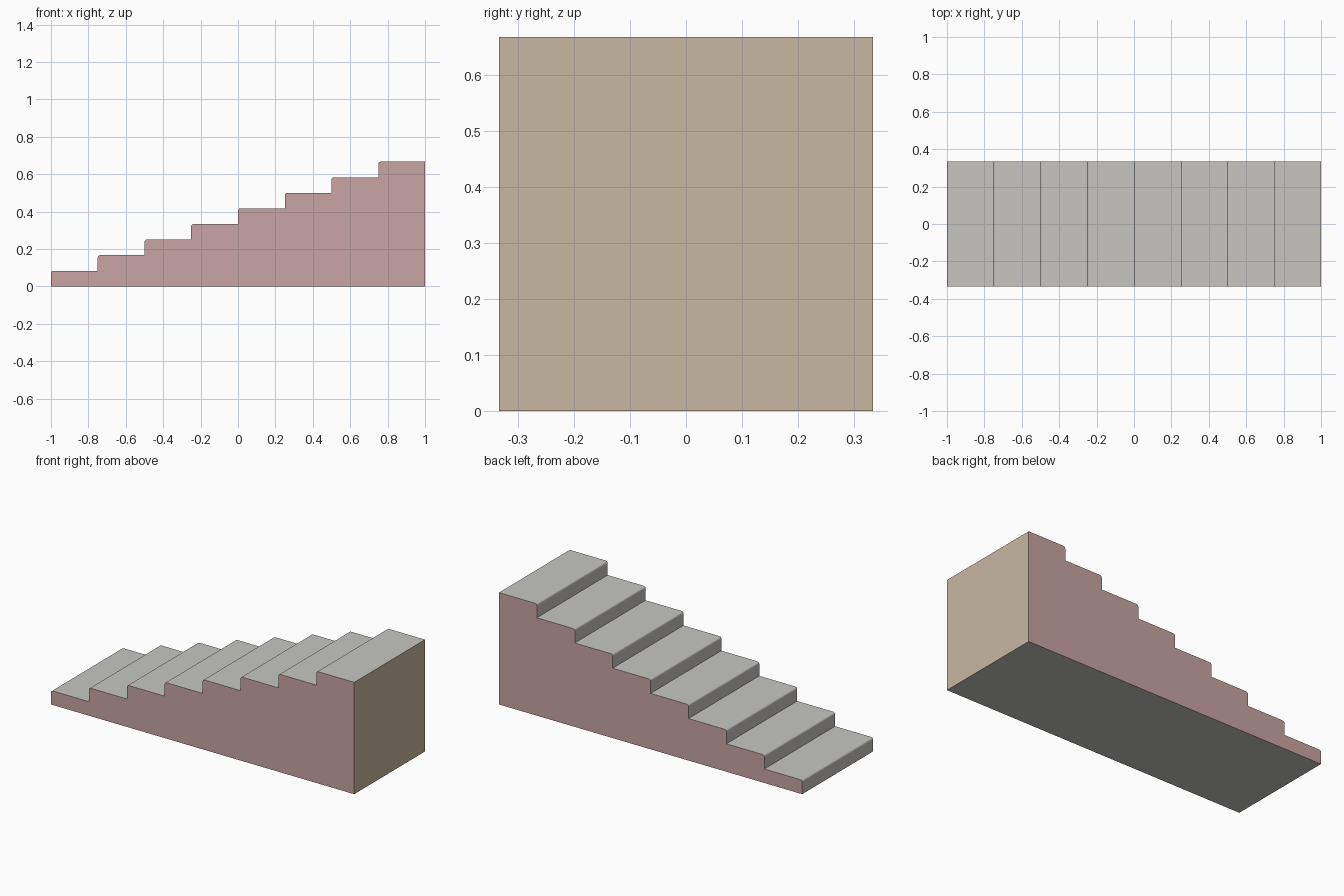
import bpy, bmesh
from math import sin, cos, pi

cube = bpy.data.objects.get("Cube")
if cube:
    bpy.data.objects.remove(cube, do_unlink=True)

STEPS = 8
LENGTH, HEIGHT, WIDTH = 2.0, 2 / 3, 2 / 3
RUN, RISE = LENGTH / STEPS, HEIGHT / STEPS
RADIUS, SEGMENTS = 0.012, 3


def material(name, rgb):
    mat = bpy.data.materials.new(name)
    mat.use_nodes = True
    color = (*rgb, 1)
    mat.diffuse_color = color
    mat.node_tree.nodes["Principled BSDF"].inputs["Base Color"].default_value = color
    return mat


# Stepped side profile with a small rounded nosing on every tread
profile = [(LENGTH / 2, 0), (-LENGTH / 2, 0)]
for i in range(STEPS):
    x, z = -LENGTH / 2 + i * RUN, (i + 1) * RISE
    for k in range(SEGMENTS + 1):
        a = pi / 2 * k / SEGMENTS
        profile.append((x + RADIUS * (1 - cos(a)), z - RADIUS * (1 - sin(a))))
    profile.append((x + RUN, z))
    if i < STEPS - 1:
        profile.append((x + RUN, z))
        profile.pop()

# Extrude the profile across the width
bm = bmesh.new()
side = bm.faces.new([bm.verts.new((x, -WIDTH / 2, z)) for x, z in profile])
extruded = bmesh.ops.extrude_face_region(bm, geom=[side], use_keep_orig=True)
bmesh.ops.translate(bm, vec=(0, WIDTH, 0),
                    verts=[v for v in extruded["geom"] if isinstance(v, bmesh.types.BMVert)])
bmesh.ops.recalc_face_normals(bm, faces=bm.faces)

# Sides, tall end wall and steps each get their own colour by direction
for face in bm.faces:
    if abs(face.normal.y) > 0.5:
        face.material_index = 1
    elif face.normal.x > 0.5:
        face.material_index = 2

mesh = bpy.data.meshes.new("staircase")
bm.to_mesh(mesh)
bm.free()
mesh.materials.append(material("grey stone", (0.57, 0.565, 0.54)))
mesh.materials.append(material("dusty pink", (0.578, 0.376, 0.371)))
mesh.materials.append(material("warm beige", (0.584, 0.474, 0.361)))

staircase = bpy.data.objects.new("staircase", mesh)
bpy.context.collection.objects.link(staircase)
